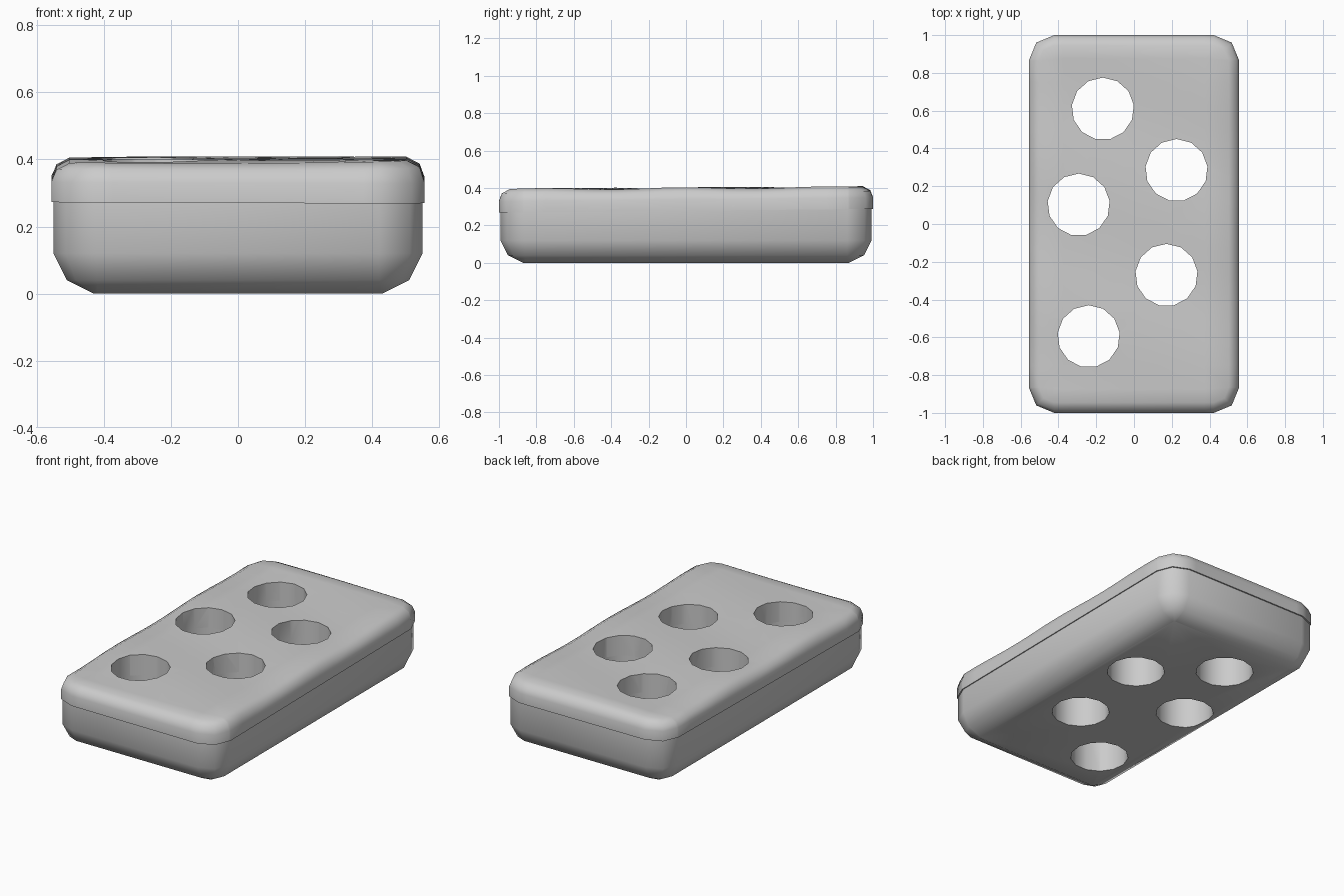
import bpy, bmesh
from math import sin, cos, pi, radians
from mathutils import Vector

if "Cube" in bpy.data.objects:
    bpy.data.objects.remove(bpy.data.objects["Cube"])

HOLES = [(-0.165, 0.61), (0.225, 0.285), (-0.293, 0.102), (0.172, -0.27), (-0.24, -0.595)]
HOLE_R, HOLE_SIDES = 0.165, 13


def outline(hx, hy, r):
    """Rounded rectangle with two segments per corner."""
    pts = []
    for i, (sx, sy) in enumerate([(1, 1), (-1, 1), (-1, -1), (1, -1)]):
        for k in range(3):
            a = pi / 2 * (i + k / 2)
            pts.append((sx * (hx - r) + r * cos(a), sy * (hy - r) + r * sin(a)))
    return pts


def loft(hx, hy, r, profile):
    """Closed solid from (inset, z) rings."""
    bm = bmesh.new()
    rings = []
    for inset, z in profile:
        pts = outline(hx - inset, hy - inset, max(r - inset, 0.012))
        rings.append([bm.verts.new((x, y, z)) for x, y in pts])
    for a, b in zip(rings, rings[1:]):
        for i in range(len(a)):
            j = (i + 1) % len(a)
            bm.faces.new((a[i], a[j], b[j], b[i]))
    bm.faces.new(rings[0][::-1])
    bm.faces.new(rings[-1])
    return bm


def make_object(name, bm):
    mesh = bpy.data.meshes.new(name)
    bm.to_mesh(mesh)
    bm.free()
    ob = bpy.data.objects.new(name, mesh)
    bpy.context.collection.objects.link(ob)
    return ob


def seam(x, y):
    return 0.01 * y - 0.003 * x


# Lower tray, rounded underneath
bm = loft(0.551, 0.992, 0.13, [(0.12, 0), (0.04, 0.04), (0, 0.12), (0, 0.281)])
for v in bm.verts:
    if v.co.z > 0.2:
        v.co.z += seam(v.co.x, v.co.y)
tray = make_object("lower_tray", bm)

# Lid with a slightly overhanging edge and a gently wavy top
bm = loft(0.557, 1.0, 0.135, [(0, 0.28), (0, 0.34), (0.015, 0.378), (0.055, 0.399)])
cuts = [((0, i / 8, 0), (0, 1, 0)) for i in range(-7, 8)]
cuts += [((i / 8, 0, 0), (1, 0, 0)) for i in range(-3, 4)]
for co, no in cuts:
    bmesh.ops.bisect_plane(bm, geom=bm.verts[:] + bm.edges[:] + bm.faces[:],
                           plane_co=co, plane_no=no)
for v in bm.verts:
    x, y, z = v.co
    if z < 0.35:
        v.co.z += seam(x, y)
    else:
        v.co.z += 0.006 * y + 0.005 * cos(2 * pi * (y + 0.6) / 0.76 + 3 * x)
bmesh.ops.triangulate(bm, faces=bm.faces[:])
lid = make_object("lid", bm)

# Round through-holes
bm = bmesh.new()
for hx, hy in HOLES:
    ring = [bm.verts.new((hx + HOLE_R * cos(pi / 2 + 2 * pi * k / HOLE_SIDES),
                          hy + HOLE_R * sin(pi / 2 + 2 * pi * k / HOLE_SIDES), -0.2))
            for k in range(HOLE_SIDES)]
    base = bm.faces.new(ring)
    ext = bmesh.ops.extrude_face_region(bm, geom=[base], use_keep_orig=True)
    for v in ext["geom"]:
        if isinstance(v, bmesh.types.BMVert):
            v.co += Vector((0, 0, 1))
bmesh.ops.recalc_face_normals(bm, faces=bm.faces[:])
cutter = make_object("hole_cutter", bm)
cutter.hide_render = True

for ob in (tray, lid):
    mod = ob.modifiers.new("holes", 'BOOLEAN')
    mod.operation = 'DIFFERENCE'
    mod.solver = 'EXACT'
    mod.object = cutter
    bpy.ops.object.select_all(action='DESELECT')
    ob.select_set(True)
    bpy.context.view_layer.objects.active = ob
    bpy.ops.object.modifier_apply(modifier=mod.name)
    bpy.ops.object.shade_smooth_by_angle(angle=radians(50))
bpy.data.objects.remove(cutter)
